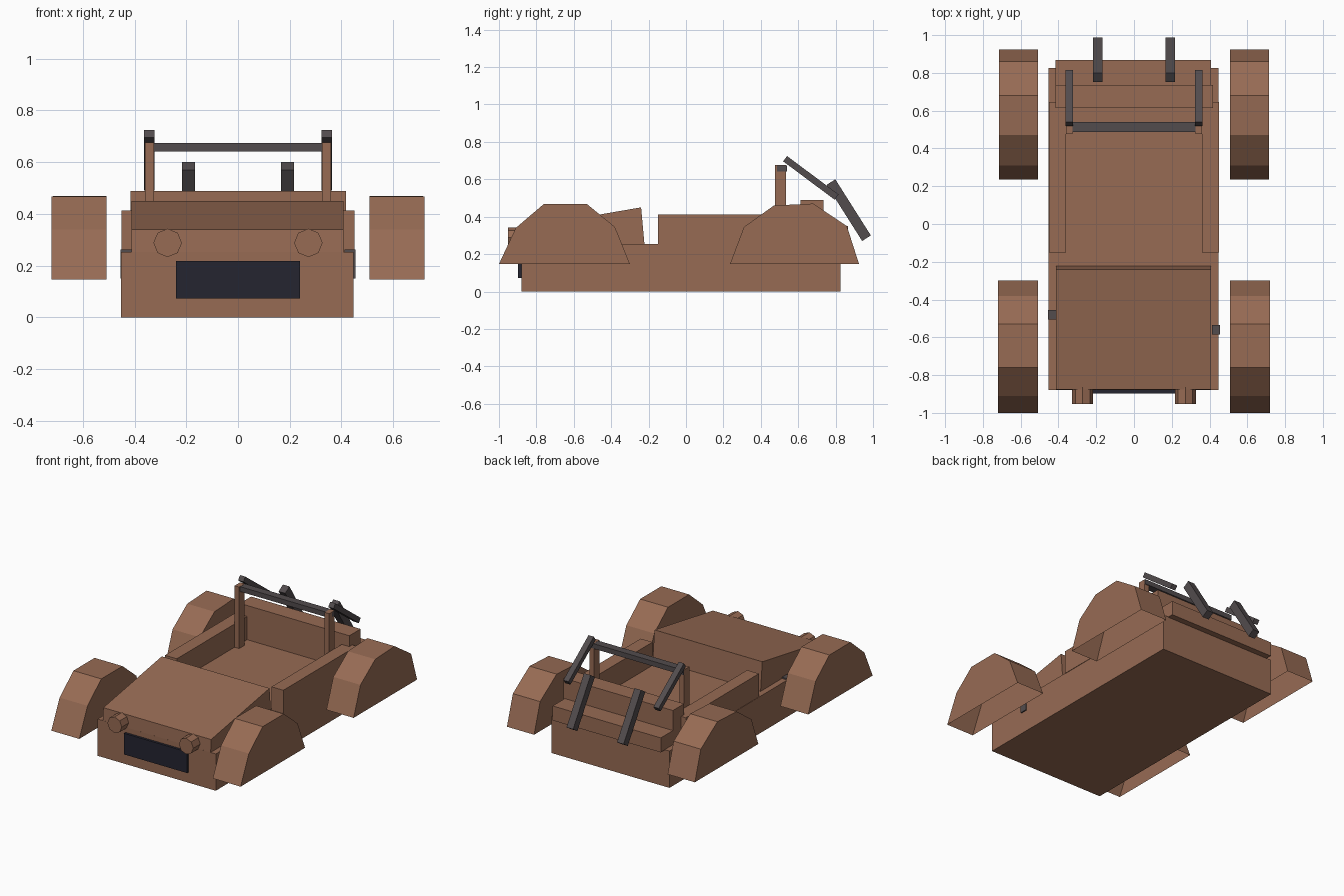
import bpy, bmesh, math

if "Cube" in bpy.data.objects:
    bpy.data.objects.remove(bpy.data.objects["Cube"])


def material(name, rgb):
    m = bpy.data.materials.new(name)
    m.diffuse_color = (*rgb, 1)
    m.use_nodes = True
    m.node_tree.nodes["Principled BSDF"].inputs["Base Color"].default_value = m.diffuse_color
    return m


BROWN = material("rust brown", (0.31, 0.147, 0.088))
GREY = material("dark grey", (0.085, 0.072, 0.075))
BLACK = material("grille black", (0.018, 0.018, 0.03))


def finish(name, bm, mat):
    bmesh.ops.recalc_face_normals(bm, faces=bm.faces)
    me = bpy.data.meshes.new(name)
    bm.to_mesh(me)
    bm.free()
    me.materials.append(mat)
    ob = bpy.data.objects.new(name, me)
    bpy.context.collection.objects.link(ob)
    return ob


def prism(name, profile, x0, x1, mat, open_bottom=False):
    """Extrude a side profile of (y, z) points from x0 to x1."""
    bm = bmesh.new()
    a = [bm.verts.new((x0, y, z)) for y, z in profile]
    b = [bm.verts.new((x1, y, z)) for y, z in profile]
    bm.faces.new(a)
    bm.faces.new(b[::-1])
    n = len(profile)
    for i in range(n - 1 if open_bottom else n):
        j = (i + 1) % n
        bm.faces.new((a[i], b[i], b[j], a[j]))
    return finish(name, bm, mat)


def box(name, x0, x1, y0, y1, z0, z1, mat):
    return prism(name, [(y0, z0), (y0, z1), (y1, z1), (y1, z0)], x0, x1, mat)


def strut(name, x, width, start, end, thick, mat):
    """Slanted square bar between two (y, z) points."""
    dy, dz = end[0] - start[0], end[1] - start[1]
    k = thick / 2 / math.hypot(dy, dz)
    ny, nz = -dz * k, dy * k
    pts = [(start[0] + ny, start[1] + nz), (end[0] + ny, end[1] + nz),
           (end[0] - ny, end[1] - nz), (start[0] - ny, start[1] - nz)]
    return prism(name, pts, x - width / 2, x + width / 2, mat)


# Lower body slab, sloping hood and grille
box("body", -0.452, 0.447, -0.88, 0.825, 0, 0.253, BROWN)
prism("hood", [(-0.88, 0.25), (-0.875, 0.34), (-0.24, 0.45), (-0.222, 0.25)],
      -0.412, 0.408, BROWN)
box("grille", -0.24, 0.24, -0.897, -0.878, 0.073, 0.218, BLACK)

# Rear bulkhead and shelf
box("rear_bulkhead", -0.415, 0.418, 0.613, 0.735, 0.25, 0.488, BROWN)
box("rear_shelf", -0.415, 0.408, 0.72, 0.867, 0.25, 0.35, BROWN)

# Roll hoop crossbar
box("hoop_crossbar", -0.36, 0.36, 0.487, 0.54, 0.641, 0.675, GREY)

FRONT_ARCH = [(-1.0, 0.147), (-0.91, 0.34), (-0.76, 0.468),
              (-0.53, 0.468), (-0.38, 0.345), (-0.30, 0.147)]
REAR_ARCH = [(0.235, 0.147), (0.31, 0.345), (0.47, 0.46),
             (0.68, 0.47), (0.86, 0.35), (0.925, 0.147)]

for side, s in (("left", -1), ("right", 1)):
    # Cockpit side walls
    box(f"{side}_wall", s * 0.36, s * 0.45, -0.15, 0.645, 0.25, 0.413, BROWN)

    # Hollow fenders, open underneath
    prism(f"{side}_front_fender", FRONT_ARCH, s * 0.508, s * 0.72, BROWN, True)
    prism(f"{side}_rear_fender", REAR_ARCH, s * 0.508, s * 0.715, BROWN, True)

    # Hoop posts and the slanted bars behind them
    box(f"{side}_hoop_post", s * 0.325, s * 0.36, 0.477, 0.535, 0.25, 0.676, BROWN)
    strut(f"{side}_upper_strut", s * 0.343, 0.04, (0.53, 0.71), (0.805, 0.505), 0.035, GREY)
    strut(f"{side}_lower_strut", s * 0.192, 0.05, (0.775, 0.585), (0.965, 0.285), 0.055, GREY)

    # Small bracket showing on the body ledge beside the hood
    y = -0.56 if s > 0 else -0.48
    box(f"{side}_bracket", s * 0.412, s * 0.455, y - 0.025, y + 0.025, 0.15, 0.262, GREY)

    # Eight-sided headlights
    bpy.ops.mesh.primitive_cylinder_add(
        vertices=8, radius=0.055, depth=0.09,
        location=(s * 0.272, -0.908, 0.288), rotation=(math.pi / 2, 0, 0))
    lamp = bpy.context.object
    lamp.name = f"{side}_headlight"
    lamp.data.materials.append(BROWN)
